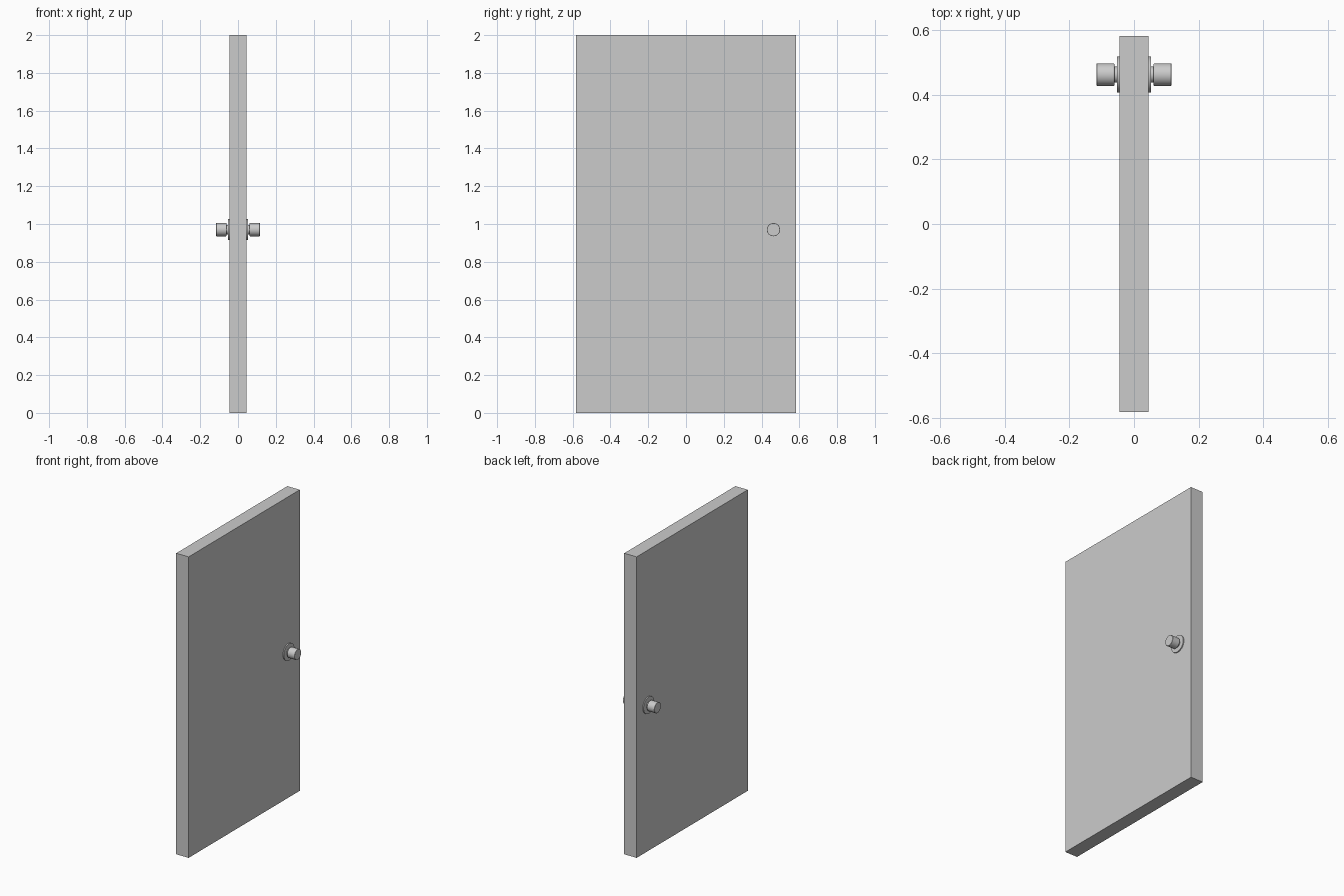
import bpy, bmesh, math

if "Cube" in bpy.data.objects:
    bpy.data.objects.remove(bpy.data.objects["Cube"])

KNOB_Y, KNOB_Z = 0.463, 0.97


def bevel(obj, width, segments):
    mod = obj.modifiers.new("bevel", "BEVEL")
    mod.width, mod.segments = width, segments
    mod.limit_method = "ANGLE"


def disc_part(name, radius, x0, x1, bevel_width):
    """Cylinder along x from x0 to x1, mirrored to the other face of the door."""
    bpy.ops.mesh.primitive_cylinder_add(
        vertices=32, radius=radius, depth=x1 - x0,
        location=((x0 + x1) / 2, KNOB_Y, KNOB_Z), rotation=(0, math.pi / 2, 0))
    obj = bpy.context.object
    obj.name = name
    bpy.ops.object.transform_apply(location=True, rotation=True, scale=True)
    if bevel_width:
        bevel(obj, bevel_width, 2)
    bpy.ops.object.shade_smooth_by_angle(angle=math.radians(35))
    mirror = obj.modifiers.new("both_sides", "MIRROR")
    mirror.use_axis = (True, False, False)
    return obj


# Door slab
bpy.ops.mesh.primitive_cube_add(size=1, location=(0, 0, 1))
door = bpy.context.object
door.name = "door_panel"
door.scale = (0.091, 1.167, 2.0)
bpy.ops.object.transform_apply(location=True, rotation=True, scale=True)

# Handle set: backing plate, neck and knob on both faces
disc_part("knob_rosette", 0.056, 0.044, 0.052, 0)
disc_part("knob_neck", 0.025, 0.050, 0.063, 0)
disc_part("door_knob", 0.035, 0.061, 0.116, 0.002)
